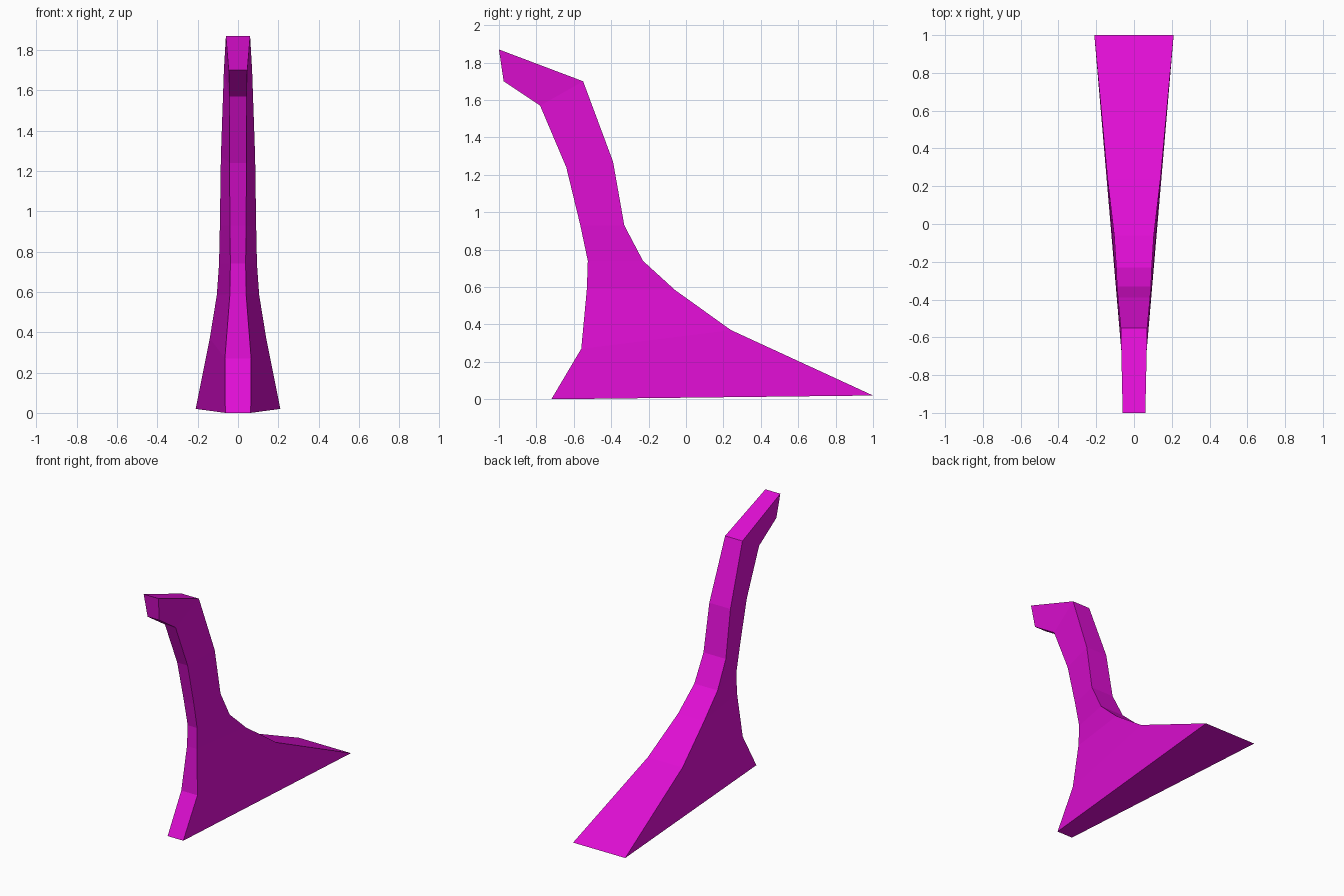
import bpy, bmesh

if "Cube" in bpy.data.objects:
    bpy.data.objects.remove(bpy.data.objects["Cube"])

# Cross rungs from the foot to the neck: front (y, z, half width), back (y, z, half width)
RUNGS = [
    ((-0.72, 0.00, 0.063), (1.00, 0.02, 0.21)),
    ((-0.56, 0.27, 0.065), (0.24, 0.37, 0.14)),
    ((-0.53, 0.59, 0.04), (-0.06, 0.585, 0.105)),
    ((-0.525, 0.74, 0.038), (-0.23, 0.74, 0.094)),
    ((-0.565, 0.93, 0.04), (-0.33, 0.93, 0.09)),
    ((-0.64, 1.24, 0.042), (-0.39, 1.27, 0.085)),
    ((-0.78, 1.57, 0.043), (-0.55, 1.70, 0.07)),
]
# Nose tip, underside then top
NOSE = ((-0.975, 1.70, 0.046), (-1.00, 1.87, 0.06))

magenta = bpy.data.materials.new("magenta")
magenta.diffuse_color = (0.745, 0.0044, 0.658, 1.0)
magenta.use_nodes = True
magenta.node_tree.nodes["Principled BSDF"].inputs["Base Color"].default_value = magenta.diffuse_color

bm = bmesh.new()


def pair(p):
    """Left and right vertex of one profile point."""
    return [bm.verts.new((s * p[2], p[0], p[1])) for s in (-1, 1)]


rungs = [(pair(f), pair(b)) for f, b in RUNGS]
rungs.append(tuple(pair(p) for p in NOSE))

# Side walls plus the front and back strips between neighbouring rungs
for (f0, b0), (f1, b1) in zip(rungs, rungs[1:]):
    for s in (0, 1):
        bm.faces.new((f0[s], b0[s], b1[s], f1[s]))
    for lo, hi in ((f0, f1), (b0, b1)):
        bm.faces.new((lo[0], lo[1], hi[1], hi[0]))

# Sole and nose end caps
for f, b in (rungs[0], rungs[-1]):
    bm.faces.new((f[0], f[1], b[1], b[0]))

bmesh.ops.recalc_face_normals(bm, faces=bm.faces)
mesh = bpy.data.meshes.new("curved_fin")
bm.to_mesh(mesh)
bm.free()
mesh.materials.append(magenta)
fin = bpy.data.objects.new("curved_fin", mesh)
bpy.context.collection.objects.link(fin)
